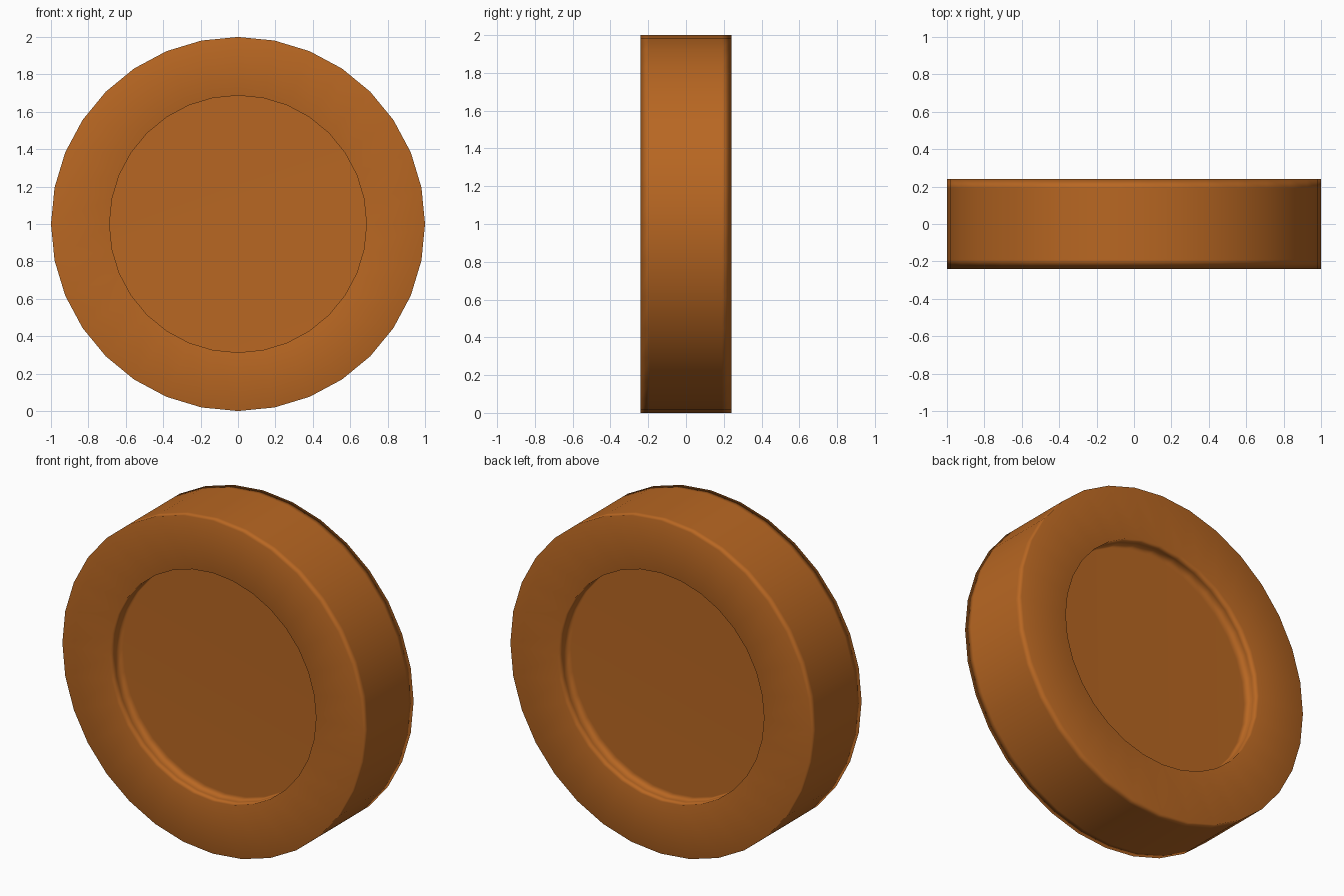
import bpy, bmesh, math

if "Cube" in bpy.data.objects:
    bpy.data.objects.remove(bpy.data.objects["Cube"])

SIDES = 32
R_OUT, R_IN = 1.0, 0.687
HALF, RECESS, LOOP = 0.24, 0.13, 0.05

# half profile (radius, y), front recess floor round to back recess floor
profile = [(R_IN, -HALF + RECESS), (R_IN, -HALF + LOOP), (R_IN, -HALF),
           (R_OUT, -HALF), (R_OUT, -HALF + LOOP)]
profile += [(r, -y) for r, y in reversed(profile)]

# revolve the profile around the y axis
bm = bmesh.new()
rings = []
for r, y in profile:
    ring = []
    for i in range(SIDES):
        a = 2 * math.pi * i / SIDES
        ring.append(bm.verts.new((r * math.cos(a), y, 1 + r * math.sin(a))))
    rings.append(ring)
for a, b in zip(rings, rings[1:]):
    for i in range(SIDES):
        j = (i + 1) % SIDES
        bm.faces.new((a[i], a[j], b[j], b[i]))

# recess floors on both sides
bm.faces.new(rings[0])
bm.faces.new(rings[-1])
bmesh.ops.recalc_face_normals(bm, faces=bm.faces)
for f in bm.faces:
    f.smooth = True

mesh = bpy.data.meshes.new("recessed_disc")
bm.to_mesh(mesh)
bm.free()
disc = bpy.data.objects.new("recessed_disc", mesh)
bpy.context.collection.objects.link(disc)

# keep the large faces flat while the edges shade softly
disc.modifiers.new("soft_edges", 'WEIGHTED_NORMAL').weight = 50

# orange-brown finish
mat = bpy.data.materials.new("orange_brown")
mat.diffuse_color = (0.48, 0.135, 0.016, 1)
mat.use_nodes = True
mat.node_tree.nodes["Principled BSDF"].inputs["Base Color"].default_value = mat.diffuse_color
mesh.materials.append(mat)
